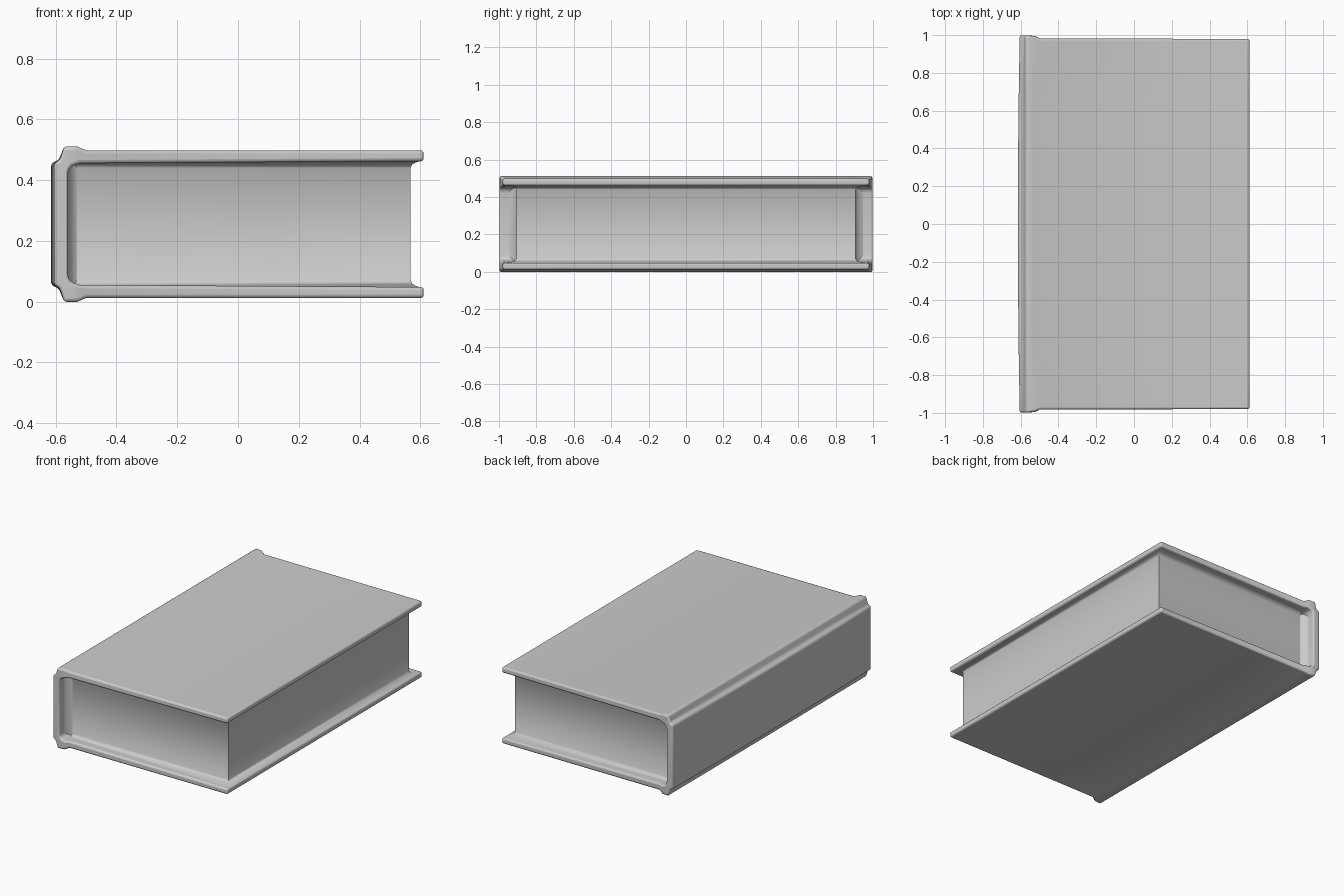
import bpy
import math

if "Cube" in bpy.data.objects:
    bpy.data.objects.remove(bpy.data.objects["Cube"])

MID = 0.255  # height of the book's mirror plane


def make_object(name, verts, faces, bevel=0.0):
    mesh = bpy.data.meshes.new(name)
    mesh.from_pydata(verts, [], faces)
    obj = bpy.data.objects.new(name, mesh)
    bpy.context.collection.objects.link(obj)
    bpy.ops.object.select_all(action='DESELECT')
    obj.select_set(True)
    bpy.context.view_layer.objects.active = obj
    bpy.ops.object.mode_set(mode='EDIT')
    bpy.ops.mesh.select_all(action='SELECT')
    bpy.ops.mesh.normals_make_consistent(inside=False)
    bpy.ops.object.mode_set(mode='OBJECT')
    if bevel:
        mod = obj.modifiers.new("soft_edges", 'BEVEL')
        mod.width = bevel
        mod.segments = 3
        mod.limit_method = 'ANGLE'
        mod.angle_limit = math.radians(35)
    bpy.ops.object.shade_smooth_by_angle(angle=math.radians(40))
    return obj


def loft(name, rings, bevel=0.0):
    """Skin a list of equal closed rings and cap both ends."""
    n = len(rings[0])
    verts = [v for ring in rings for v in ring]
    faces = [(r * n + i, r * n + (i + 1) % n, (r + 1) * n + (i + 1) % n, (r + 1) * n + i)
             for r in range(len(rings) - 1) for i in range(n)]
    faces += [tuple(range(n)), tuple(range(len(verts) - n, len(verts)))]
    return make_object(name, verts, faces, bevel)


# Cover: outer point, inner point, half length, bow of the spine; mirrored in z
half = [
    ((0.611, 0.498), (0.611, 0.462), 0.980, 0),
    ((-0.500, 0.498), (-0.500, 0.455), 0.982, 0),
    ((-0.530, 0.511), (-0.520, 0.455), 0.995, 0),
    ((-0.572, 0.511), (-0.550, 0.445), 0.998, 0),
    ((-0.590, 0.466), (-0.558, 0.430), 0.998, 0.004),
    ((-0.615, 0.456), (-0.560, 0.420), 0.998, 0.010),
]


def flip(p):
    return (p[0], 2 * MID - p[1])


profile = half + [(flip(o), flip(i), y, b) for o, i, y, b in reversed(half)]
stations = [-1, -0.7, -0.35, 0, 0.35, 0.7, 1]
rings = []
for outer, inner, length, bow in profile:
    top = [(outer[0] + bow * t * t, t * length, outer[1]) for t in stations]
    low = [(inner[0], t * length, inner[1]) for t in reversed(stations)]
    rings.append(top + low)
loft("cover", rings, 0.010)

# Page block: flares softly outwards where it meets both boards
flare = [(0.208, 0.600, 0.965), (0.203, 0.585, 0.935), (0.197, 0.574, 0.915),
         (0.185, 0.568, 0.907)]
levels = [(MID - h, x, y) for h, x, y in flare] + \
         [(MID + h, x, y) for h, x, y in reversed(flare)]
loft("pages", [[(-0.56, -y, z), (x, -y, z), (x, y, z), (-0.56, y, z)]
               for z, x, y in levels])

# Fillet between the page block and the spine
steps = [(-0.565, 0.955), (-0.556, 0.938), (-0.546, 0.922), (-0.530, 0.907), (-0.500, 0.900)]
loft("spine_fillet", [[(x, -y, 0.06), (x, y, 0.06), (x, y, 0.45), (x, -y, 0.45)]
                      for x, y in steps])
